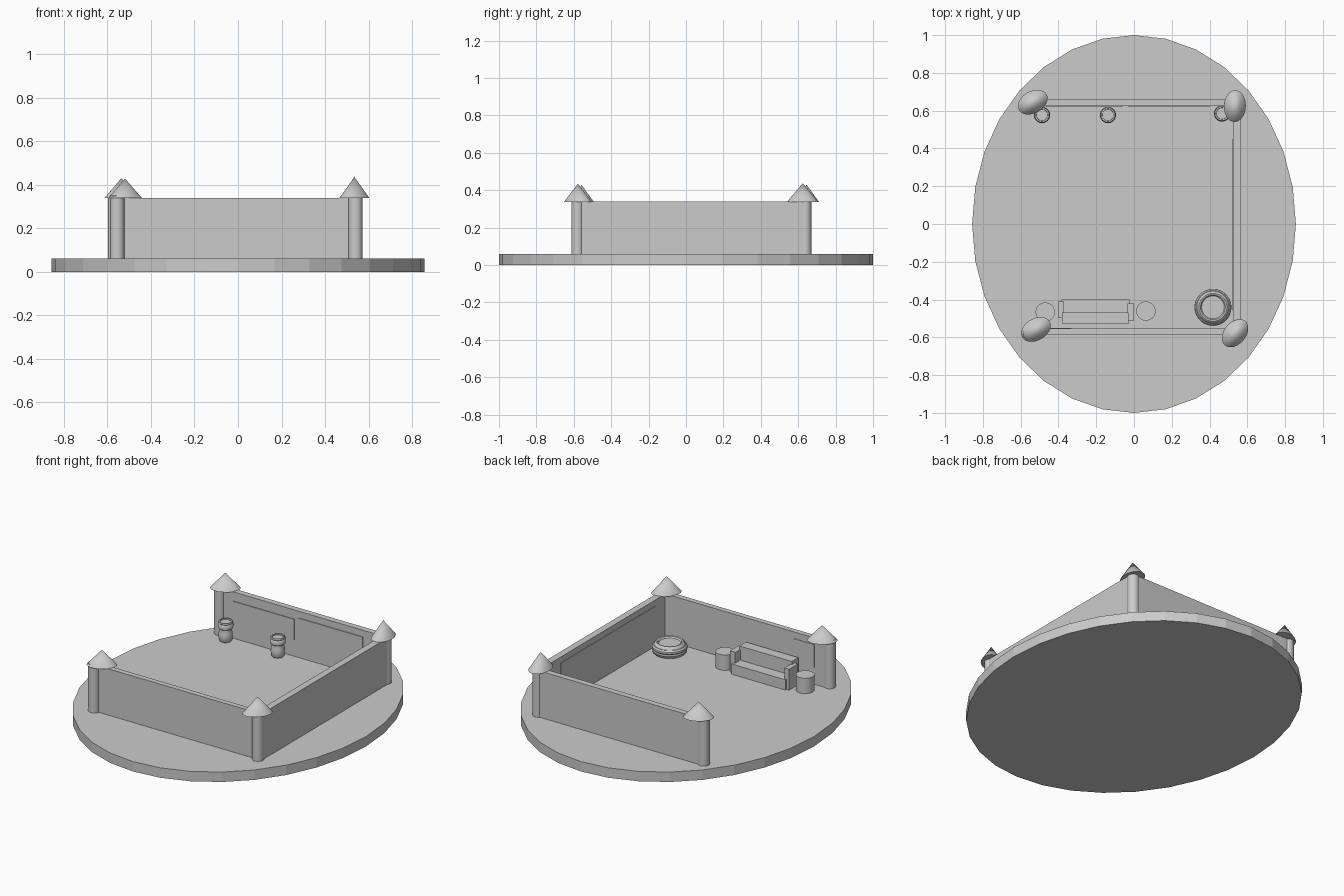
import bpy, math

if "Cube" in bpy.data.objects:
    bpy.data.objects.remove(bpy.data.objects["Cube"])

FLOOR, TOP = 0.06, 0.34


def smooth(ob):
    bpy.ops.object.select_all(action='DESELECT')
    ob.select_set(True)
    bpy.context.view_layer.objects.active = ob
    bpy.ops.object.shade_smooth_by_angle(angle=math.radians(35))


def box(name, x0, x1, y0, y1, z0, z1):
    bpy.ops.mesh.primitive_cube_add(size=1, location=((x0 + x1) / 2, (y0 + y1) / 2, (z0 + z1) / 2))
    ob = bpy.context.object
    ob.name = name
    ob.scale = (x1 - x0, y1 - y0, z1 - z0)
    return ob


def cylinder(name, x, y, r, z0, z1):
    bpy.ops.mesh.primitive_cylinder_add(vertices=32, radius=r, depth=z1 - z0, location=(x, y, (z0 + z1) / 2))
    ob = bpy.context.object
    ob.name = name
    return ob


def lathe(name, x, y, profile, steps=32):
    # Revolve (radius, z) points round a vertical axis and cap both ends
    n = len(profile)
    verts, faces = [], []
    for i in range(steps):
        a = 2 * math.pi * i / steps
        verts += [(r * math.cos(a), r * math.sin(a), z) for r, z in profile]
        j = (i + 1) % steps
        faces += [(i * n + k, j * n + k, j * n + k + 1, i * n + k + 1) for k in range(n - 1)]
    faces.append([i * n for i in reversed(range(steps))])
    faces.append([i * n + n - 1 for i in range(steps)])
    me = bpy.data.meshes.new(name)
    me.from_pydata(verts, [], faces)
    ob = bpy.data.objects.new(name, me)
    bpy.context.collection.objects.link(ob)
    ob.location = (x, y, FLOOR)
    smooth(ob)
    return ob


# Oval base
base = cylinder("base", 0, 0, 1, 0, FLOOR)
base.scale.x = 0.857

# Three walls, left side open
box("back_wall", -0.56, 0.54, 0.624, 0.66, FLOOR, TOP)
box("front_wall", -0.55, 0.54, -0.585, -0.553, FLOOR, TOP)
box("right_wall", 0.525, 0.566, -0.57, 0.64, FLOOR, TOP)

# Corner towers: post x, y, roof x, y, roof long-axis angle, roof tip height
towers = [
    (-0.565, 0.637, -0.536, 0.645, 30, 0.43),
    (0.54, 0.637, 0.534, 0.624, 88, 0.437),
    (-0.555, -0.58, -0.519, -0.558, 30, 0.428),
    (0.54, -0.58, 0.535, -0.578, 50, 0.435),
]
for i, (px, py, rx, ry, ang, tip) in enumerate(towers):
    smooth(cylinder(f"tower_post_{i}", px, py, 0.033, FLOOR, TOP + 0.01))
    z0 = TOP - 0.002
    bpy.ops.mesh.primitive_cone_add(vertices=32, radius1=1, depth=tip - z0, location=(rx, ry, (z0 + tip) / 2))
    roof = bpy.context.object
    roof.name = f"tower_roof_{i}"
    roof.scale = (0.084, 0.058, 1)
    roof.rotation_euler.z = math.radians(ang)
    smooth(roof)

# Thin wall panels
box("back_panel_left", -0.465, -0.06, 0.62, 0.63, 0.16, 0.285)
box("back_panel_right", -0.03, 0.40, 0.619, 0.63, 0.16, 0.30)
box("right_panel", 0.521, 0.53, -0.457, 0.45, 0.16, 0.305)
box("front_panel", -0.47, -0.33, -0.56, -0.55, 0.16, 0.30)

# Sofa facing the back wall
box("sofa_seat", -0.385, -0.025, -0.48, -0.40, FLOOR, 0.122)
box("sofa_back", -0.38, -0.03, -0.53, -0.468, FLOOR, 0.206)
box("sofa_arm_left", -0.402, -0.37, -0.495, -0.41, FLOOR, 0.187)
box("sofa_arm_right", -0.035, 0.0, -0.51, -0.42, FLOOR, 0.187)

# Round side tables
for i, (x, y) in enumerate([(-0.47, -0.466), (0.063, -0.461)]):
    smooth(cylinder(f"side_table_{i}", x, y, 0.051, FLOOR, 0.153))

# Round tub with banded sides and a raised rim
lathe("round_tub", 0.418, -0.441, [
    (0.086, 0), (0.094, 0.008), (0.097, 0.018), (0.094, 0.026), (0.098, 0.032),
    (0.097, 0.042), (0.09, 0.05), (0.086, 0.05), (0.082, 0.06), (0.074, 0.066),
    (0.066, 0.064), (0.06, 0.056)])

# Drum stools along the back wall
drum = [(0.032, 0), (0.037, 0.008), (0.039, 0.03), (0.038, 0.052), (0.033, 0.068),
        (0.034, 0.074), (0.042, 0.08), (0.043, 0.09), (0.042, 0.102), (0.038, 0.108),
        (0.041, 0.112), (0.038, 0.118), (0.031, 0.118), (0.03, 0.112)]
for i, (x, y) in enumerate([(-0.487, 0.577), (-0.138, 0.577), (0.466, 0.585)]):
    lathe(f"drum_stool_{i}", x, y, drum)
